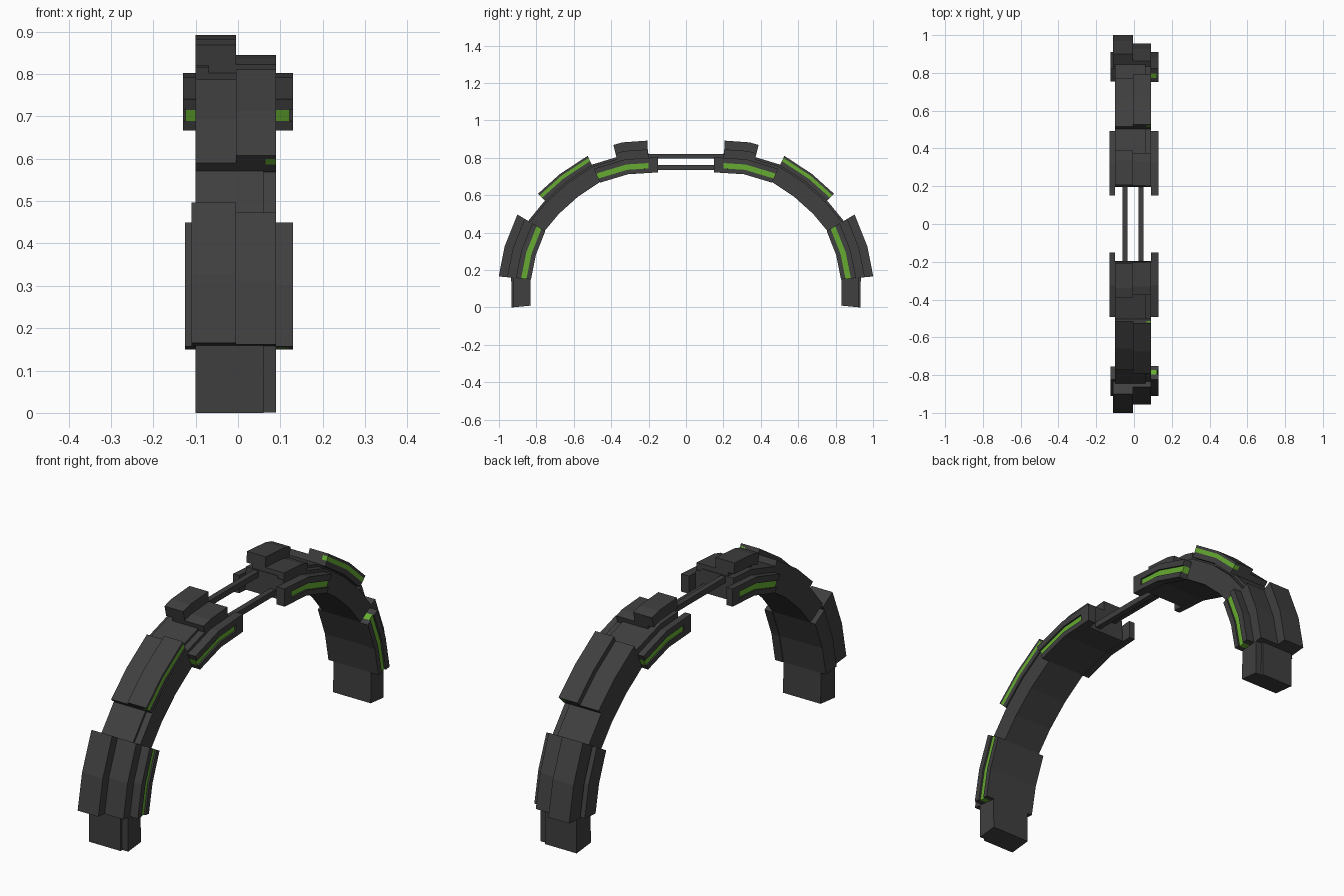
import bpy, bmesh
from mathutils import Vector

if "Cube" in bpy.data.objects:
    bpy.data.objects.remove(bpy.data.objects["Cube"])

# Inner edge of one half of the arch as (y, z), from foot to crown
PATH = [Vector(p) for p in [(.83, .01), (.832, .15), (.806, .28), (.755, .41), (.68, .50),
                            (.58, .59), (.46, .67), (.31, .715), (.15, .725)]]


def seg_normal(i):
    d = PATH[i + 1] - PATH[i]
    return Vector((d.y, -d.x)).normalized()


NORMALS = [Vector((.995, -.10))]
NORMALS += [(seg_normal(i - 1) + seg_normal(i)).normalized() for i in range(1, len(PATH) - 1)]
NORMALS.append(Vector((.0, 1)))


def material(name, color):
    m = bpy.data.materials.new(name)
    m.diffuse_color = color
    m.use_nodes = True
    m.node_tree.nodes["Principled BSDF"].inputs["Base Color"].default_value = m.diffuse_color
    return m


DARK = material("dark_grey", (.05, .05, .05, 1))
GREEN = material("green", (.13, .41, .03, 1))


def at(t, off):
    i = min(int(t), len(PATH) - 2)
    f = t - i
    return PATH[i].lerp(PATH[i + 1], f) + NORMALS[i].lerp(NORMALS[i + 1], f).normalized() * off


def band(name, t0, t1, lo, hi, x0, x1, mat=DARK):
    """Curved block following the arch, mirrored front to back."""
    ts = [t0] + [k for k in range(len(PATH)) if t0 + .01 < k < t1 - .01] + [t1]
    bm = bmesh.new()
    rings = []
    for t in ts:
        a, b = at(t, lo), at(t, hi)
        rings.append([bm.verts.new((x, -p.x, p.y)) for x, p in
                      ((x0, a), (x1, a), (x1, b), (x0, b))])
    for r, s in zip(rings, rings[1:]):
        for k in range(4):
            bm.faces.new((r[k], r[(k + 1) % 4], s[(k + 1) % 4], s[k]))
    bm.faces.new(rings[0])
    bm.faces.new(rings[-1])
    bmesh.ops.recalc_face_normals(bm, faces=bm.faces)
    me = bpy.data.meshes.new(name)
    bm.to_mesh(me)
    bm.free()
    me.materials.append(mat)
    ob = bpy.data.objects.new(name, me)
    bpy.context.collection.objects.link(ob)
    mod = ob.modifiers.new("mirror", 'MIRROR')
    mod.use_axis = (False, True, False)
    mod.use_mirror_merge = False
    return ob


# Main arch with a shallow step along its right edge
band("arch_core", 0, 7.72, 0, .103, -.10, .06)
band("arch_edge", 0, 7.72, 0, .092, .06, .09)

# Lower outer armour, thicker on the left half
band("lower_plate_left", 1, 3, .09, .17, -.11, -.005)
band("lower_plate_right", 1, 3, .09, .125, -.005, .09)

# Middle outer armour, thicker on the right half, with a light strip
band("middle_plate_left", 4, 6, .09, .13, -.10, -.005)
band("middle_plate_right", 4, 6, .10, .155, -.005, .065)
band("middle_rail_inner", 4, 6, .10, .124, .065, .09)
band("middle_rail_outer", 4, 6, .143, .155, .065, .09)
band("middle_light", 4, 6, .124, .143, .065, .09, GREEN)

# Crown blocks: overhanging cap on the left, lower step on the right
band("crown_cap", 6.75, 7.7, .12, .17, -.10, -.005)
band("crown_stem", 6.75, 7.7, .09, .12, -.07, -.005)
band("crown_step", 6.75, 7.7, .09, .123, -.005, .09)


def light_panel(name, t0, t1, strip_end, x_in, x_out, x_light):
    """Side panel made of two rails with a recessed light between them."""
    def xs(b):
        return min(x_in, b), max(x_in, b)
    band(name + "_rail_inner", t0, t1, -.003, .021, *xs(x_out))
    band(name + "_rail_outer", t0, t1, .05, .078, *xs(x_out))
    band(name + "_light", t0, strip_end, .021, .05, *xs(x_light), GREEN)
    if strip_end < t1:
        band(name + "_end", strip_end, t1, .021, .05, *xs(x_out))


light_panel("lower_side_right", 1, 3, 3, .09, .13, .122)
band("lower_side_left", 1, 3, 0, .078, -.125, -.10)
light_panel("upper_side_right", 6, 8, 7.7, .09, .13, .122)
light_panel("upper_side_left", 6, 8, 7.7, -.10, -.13, -.124)

# Two rods bridging the gap at the crown
for name, x, z in (("upper_rod", -.048, .808), ("lower_rod", .038, .748)):
    bpy.ops.mesh.primitive_cube_add(size=1, location=(x, 0, z))
    rod = bpy.context.object
    rod.name = name
    rod.scale = (.026, .42, .026)
    rod.data.materials.append(DARK)
